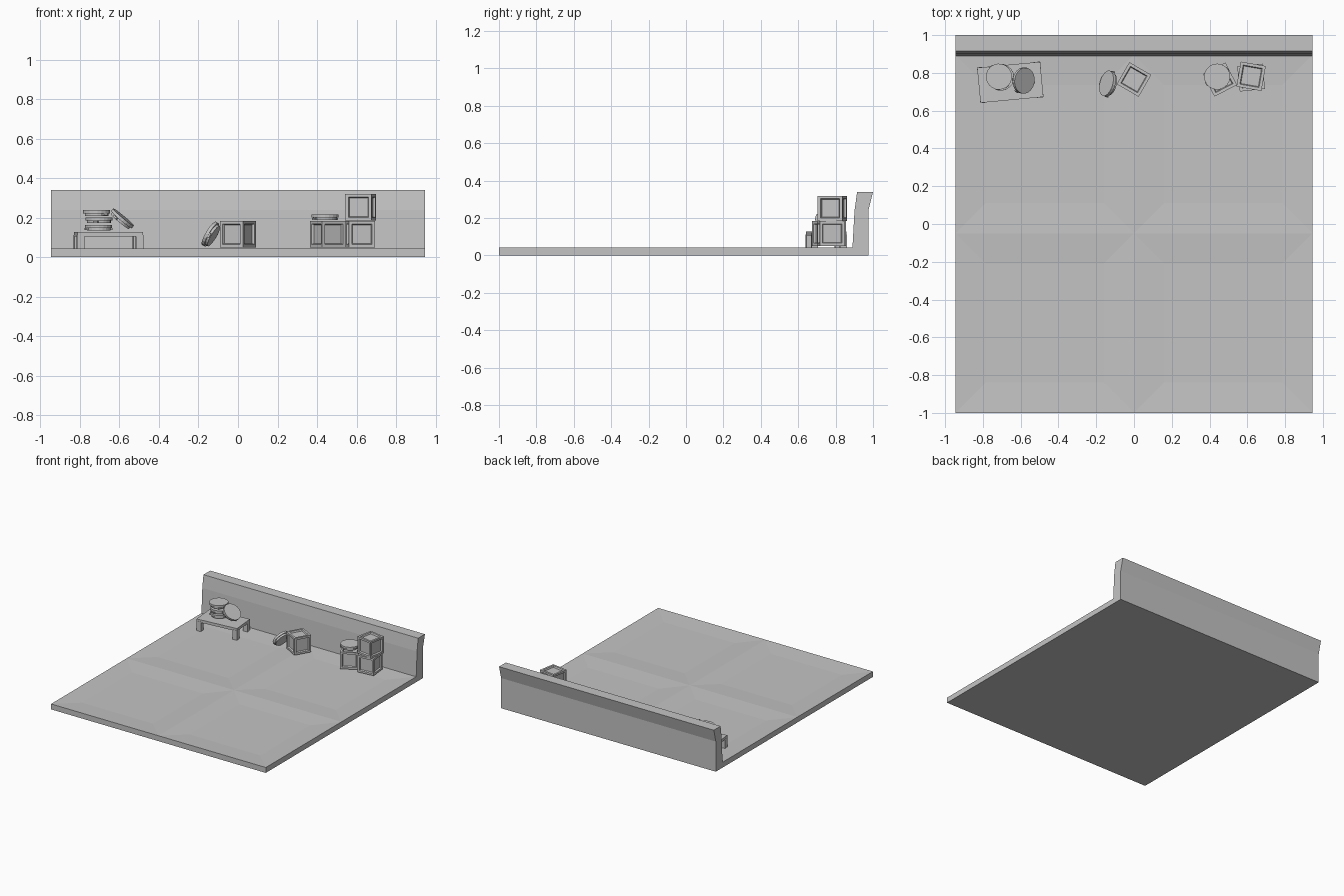
import bpy, bmesh, math
from mathutils import Matrix, Vector

if "Cube" in bpy.data.objects:
    bpy.data.objects.remove(bpy.data.objects["Cube"])

stone = bpy.data.materials.new("plain_grey")
stone.diffuse_color = (0.55, 0.55, 0.55, 1)
stone.use_nodes = True
stone.node_tree.nodes["Principled BSDF"].inputs["Base Color"].default_value = stone.diffuse_color


def finish(bm, name, matrix=Matrix()):
    bmesh.ops.remove_doubles(bm, verts=bm.verts, dist=0.0001)
    bmesh.ops.recalc_face_normals(bm, faces=bm.faces)
    me = bpy.data.meshes.new(name)
    bm.to_mesh(me)
    bm.free()
    ob = bpy.data.objects.new(name, me)
    me.materials.append(stone)
    ob.matrix_world = matrix
    bpy.context.collection.objects.link(ob)
    return ob


def add_box(bm, size, loc):
    m = Matrix.Translation(loc) @ Matrix.Diagonal((*size, 1))
    bmesh.ops.create_cube(bm, size=1, matrix=m)


def place(x, y, z, turn):
    return Matrix.Translation((x, y, z)) @ Matrix.Rotation(math.radians(turn), 4, 'Z')


W, TOP, DIP, YB = 0.945, 0.043, 0.035, 0.895

# floor slab: four shallow dished tiles over a flat base
bm = bmesh.new()
for x0, x1 in ((-W, 0), (0, W)):
    for y0, y1 in ((-1, -0.05), (-0.05, YB)):
        def ring(d, z):
            return [bm.verts.new((x, y, z)) for x, y in (
                (x0 + d, y0 + d), (x1 - d, y0 + d), (x1 - d, y1 - d), (x0 + d, y1 - d))]
        outer, inner, base = ring(0, TOP), ring(0.16, DIP), ring(0, 0)
        bm.faces.new(inner)
        bm.faces.new(base[::-1])
        for i in range(4):
            j = (i + 1) % 4
            bm.faces.new((outer[i], outer[j], inner[j], inner[i]))
            on_x = abs(outer[i].co.x) > 0.9 and outer[i].co.x == outer[j].co.x
            on_y = outer[i].co.y == outer[j].co.y and abs(outer[i].co.y) > 0.5
            if on_x or on_y:
                bm.faces.new((base[i], base[j], outer[j], outer[i]))
finish(bm, "floor_slab")

# back wall: cross-section swept along x
section = [(0.89, 0), (0.975, 0), (0.975, 0.24), (1.0, 0.34),
           (0.915, 0.34), (0.901, 0.24), (0.895, 0.13), (0.89, TOP)]
bm = bmesh.new()
face = bm.faces.new([bm.verts.new((-W, y, z)) for y, z in section])
ext = bmesh.ops.extrude_face_region(bm, geom=[face], use_keep_orig=True)
bmesh.ops.translate(bm, vec=(2 * W, 0, 0),
                    verts=[v for v in ext["geom"] if isinstance(v, bmesh.types.BMVert)])
finish(bm, "back_wall")


# crates: cubes with recessed panels on every face
def crate(name, x, y, z, turn, s=0.134):
    bm = bmesh.new()
    bmesh.ops.create_cube(bm, size=s)
    faces = bm.faces[:]
    bmesh.ops.inset_individual(bm, faces=faces, thickness=0.022)
    bmesh.ops.inset_individual(bm, faces=faces, thickness=0.006, depth=-0.012)
    finish(bm, name, place(x, y, z + s / 2, turn))


crate("middle_crate", 0.0, 0.765, 0.05, -30)
crate("left_crate", 0.455, 0.765, 0.05, 27)
crate("lower_right_crate", 0.62, 0.775, 0.05, 6)
crate("upper_right_crate", 0.62, 0.782, 0.185, -10)


# round lids: a disc, a smaller rim below and a cross batten
def lid(name, x, y, z, normal=(0, 0, 1), turn=0):
    bm = bmesh.new()
    for r, h, dz in ((0.069, 0.016, 0.006), (0.06, 0.014, -0.008)):
        bmesh.ops.create_cone(bm, cap_ends=True, segments=20, radius1=r, radius2=r,
                              depth=h, matrix=Matrix.Translation((0, 0, dz)))
    add_box(bm, (0.142, 0.024, 0.01), (0, 0, -0.008))
    rot = Vector((0, 0, 1)).rotation_difference(Vector(normal)).to_matrix().to_4x4()
    ob = finish(bm, name, Matrix.Translation((x, y, z)) @ rot
                @ Matrix.Rotation(math.radians(turn), 4, 'Z'))
    for p in ob.data.polygons:
        p.use_smooth = False


def leaning(tilt, azimuth):
    t, a = math.radians(tilt), math.radians(azimuth)
    return (math.sin(t) * math.cos(a), math.sin(t) * math.sin(a), math.cos(t))


for i, (dx, dy, turn) in enumerate(((0.01, -0.005, 20), (0.012, -0.004, 75), (0, 0, 130))):
    lid(f"stacked_lid_{i + 1}", -0.715 + dx, 0.78 + dy, 0.15 + i * 0.037, turn=turn)
lid("leaning_table_lid", -0.588, 0.76, 0.192, leaning(40, -8), 60)
lid("leaning_floor_lid", -0.135, 0.742, 0.114, leaning(60, 165), 75)
lid("crate_lid", 0.44, 0.78, 0.202, turn=35)

# low table with four square legs
bm = bmesh.new()
add_box(bm, (0.335, 0.187, 0.022), (0, 0, 0.117))
for sx in (-1, 1):
    for sy in (-1, 1):
        add_box(bm, (0.036, 0.036, 0.08), (sx * 0.15, sy * 0.077, 0.073))
finish(bm, "low_table", place(-0.655, 0.75, 0, 5.4))
